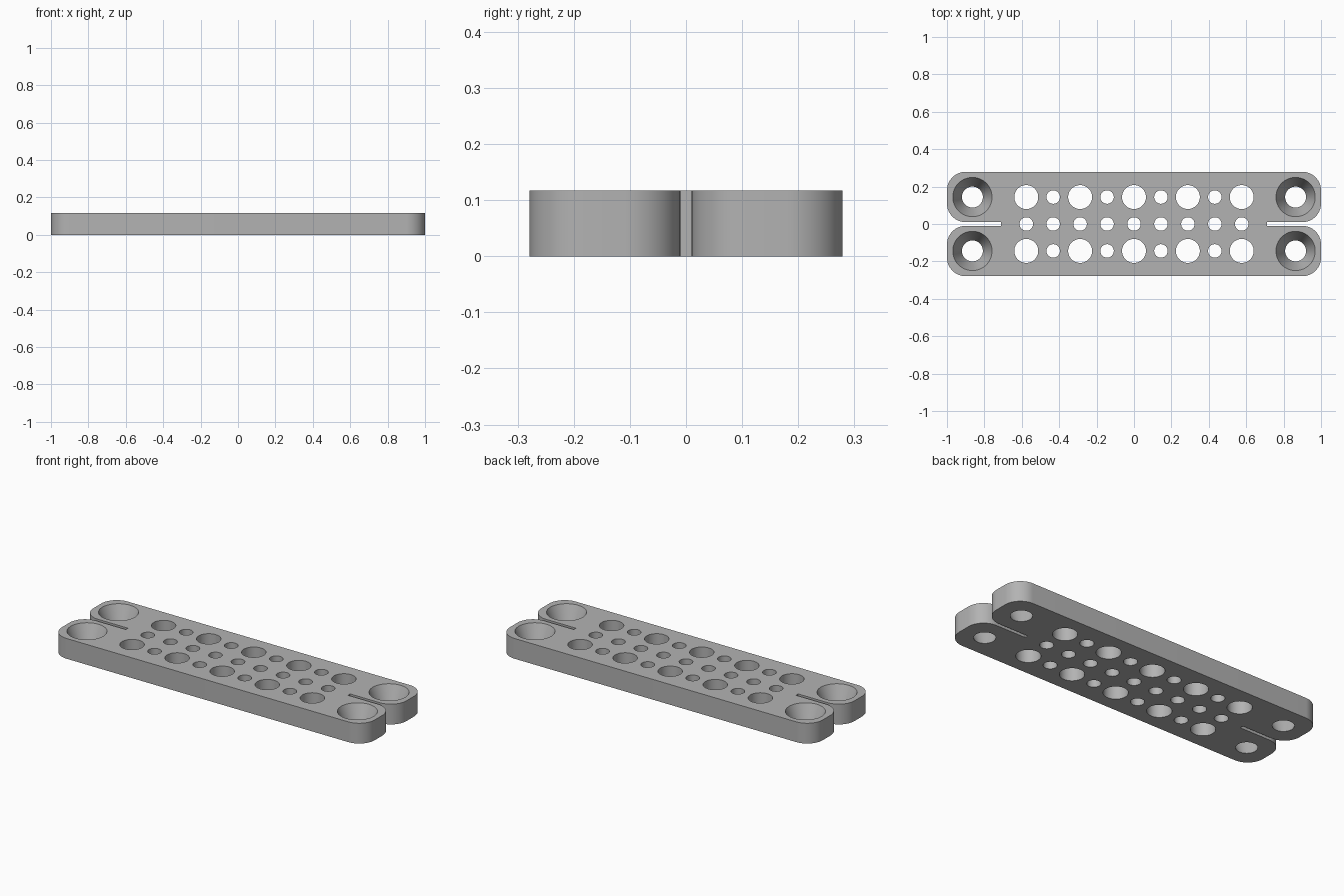
import bpy
import bmesh
import math
from mathutils import Matrix

cube = bpy.data.objects.get("Cube")
if cube:
    bpy.data.objects.remove(cube, do_unlink=True)

HALF_L, HALF_W, H = 1.0, 0.279, 0.117
SLOT, SLOT_X, CORNER = 0.01, 0.71, 0.1
PITCH = 0.144
END_X = 6 * PITCH

grey = bpy.data.materials.new("plain grey")
grey.use_nodes = True
colour = (0.45, 0.45, 0.45, 1)
grey.diffuse_color = colour
grey.node_tree.nodes["Principled BSDF"].inputs["Base Color"].default_value = colour


def make_object(name, bm):
    mesh = bpy.data.meshes.new(name)
    bmesh.ops.recalc_face_normals(bm, faces=bm.faces)
    bm.to_mesh(mesh)
    bm.free()
    mesh.materials.append(grey)
    obj = bpy.data.objects.new(name, mesh)
    bpy.context.collection.objects.link(obj)
    return obj


def arc(cx, cy, start, steps=16):
    """Quarter turn, counter-clockwise from the start angle."""
    angles = [start + math.pi / 2 * i / steps for i in range(steps + 1)]
    return [(cx + CORNER * math.cos(a), cy + CORNER * math.sin(a)) for a in angles]


# Plate outline: two rounded fingers at each end, parted by a narrow slot
cx = HALF_L - CORNER
half = [(SLOT_X, SLOT)]
half += arc(cx, SLOT + CORNER, -math.pi / 2)
half += arc(cx, HALF_W - CORNER, 0)
upper = half + [(-x, y) for x, y in reversed(half)]
outline = upper + [(-x, -y) for x, y in upper]

bm = bmesh.new()
base = bm.faces.new([bm.verts.new((x, y, 0)) for x, y in outline])
top = bmesh.ops.extrude_face_region(bm, geom=[base], use_keep_orig=True)["geom"]
bmesh.ops.translate(bm, vec=(0, 0, H),
                    verts=[v for v in top if isinstance(v, bmesh.types.BMVert)])
plate = make_object("perforated_plate", bm)

# Hole cutters: straight holes and tapered screw seats
cut = bmesh.new()


def add_hole(x, y, bottom, top):
    over = 0.01
    extra = (top - bottom) * over / H
    bmesh.ops.create_cone(cut, cap_ends=True, segments=64,
                          radius1=bottom - extra, radius2=top + extra,
                          depth=H + 2 * over,
                          matrix=Matrix.Translation((x, y, H / 2)))


for i in range(-4, 5):
    for row in (-1, 0, 1):
        r = 0.064 if row and i % 2 == 0 else 0.036
        add_hole(i * PITCH, row * PITCH, r, r)
for sx in (-1, 1):
    for sy in (-1, 1):
        add_hole(sx * END_X, sy * PITCH, 0.056, 0.105)
cutter = make_object("hole_cutter", cut)
cutter.hide_render = True

# Cut the holes, then drop the helper
mod = plate.modifiers.new("holes", "BOOLEAN")
mod.operation = "DIFFERENCE"
mod.solver = "EXACT"
mod.object = cutter
bpy.ops.object.select_all(action="DESELECT")
plate.select_set(True)
bpy.context.view_layer.objects.active = plate
bpy.ops.object.modifier_apply(modifier=mod.name)
bpy.data.objects.remove(cutter, do_unlink=True)
bpy.ops.object.shade_smooth_by_angle(angle=math.radians(30))
